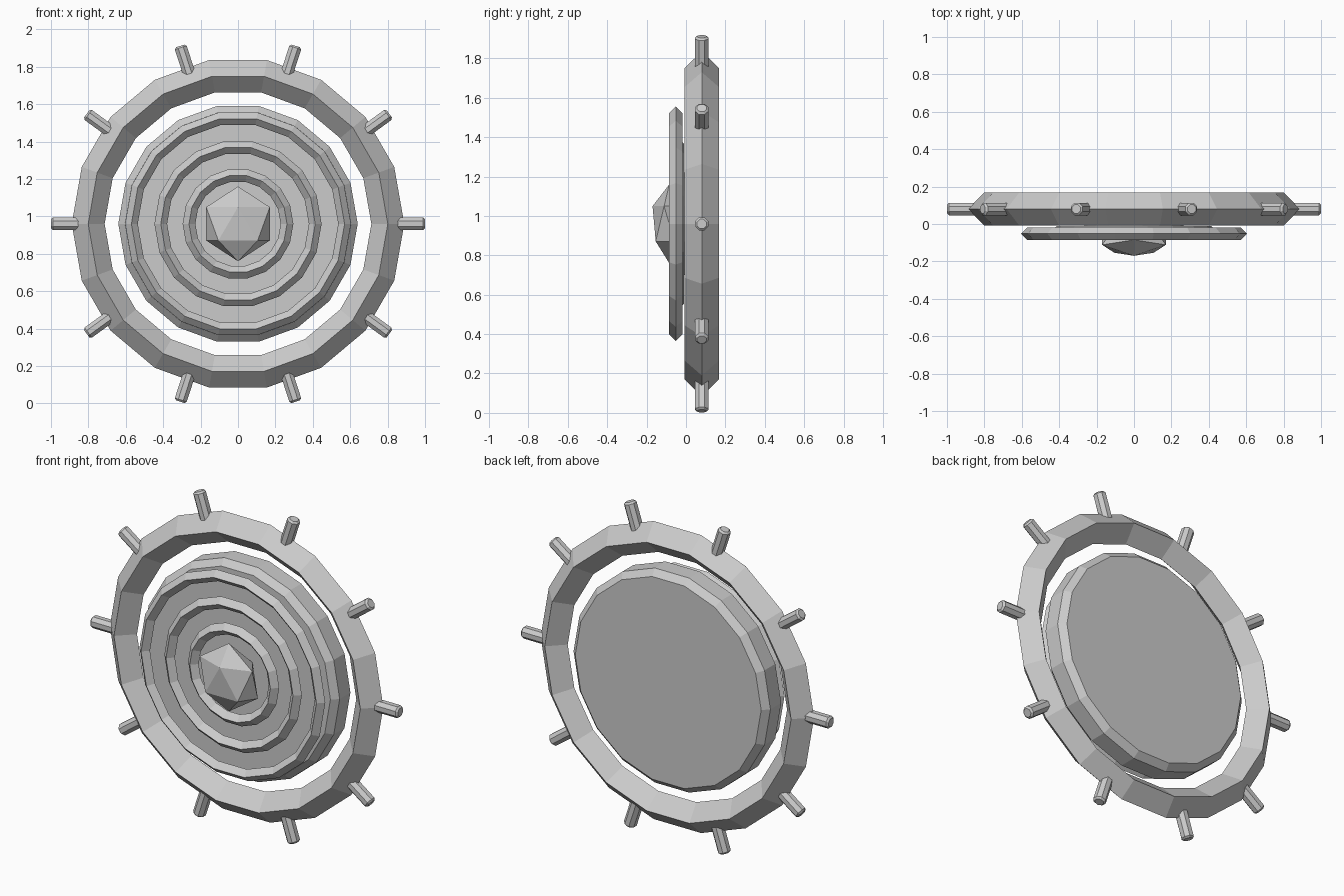
import bpy
import bmesh
from math import pi, cos, sin
from mathutils import Matrix

cube = bpy.data.objects.get("Cube")
if cube:
    bpy.data.objects.remove(cube, do_unlink=True)

CENTRE_Z = 0.96
WHEEL_Y = 0.08

grey = bpy.data.materials.new("plain_grey")
grey.use_nodes = True
COLOUR = (0.6, 0.6, 0.6, 1)
grey.diffuse_color = COLOUR
grey.node_tree.nodes["Principled BSDF"].inputs["Base Color"].default_value = COLOUR


def add_object(name, bm):
    bmesh.ops.recalc_face_normals(bm, faces=bm.faces)
    mesh = bpy.data.meshes.new(name)
    bm.to_mesh(mesh)
    bm.free()
    mesh.materials.append(grey)
    obj = bpy.data.objects.new(name, mesh)
    obj.location.z = CENTRE_Z
    bpy.context.collection.objects.link(obj)
    return obj


def diamond_ring(name, major, minor, y, sides=18):
    """Ring around the y axis with a four-cornered cross-section."""
    bm = bmesh.new()
    loops = []
    for i in range(sides):
        a = 2 * pi * i / sides
        loop = []
        for k in range(4):
            r = major + minor * cos(k * pi / 2)
            loop.append(bm.verts.new((r * cos(a), y + minor * sin(k * pi / 2), r * sin(a))))
        loops.append(loop)
    for i in range(sides):
        p, q = loops[i], loops[(i + 1) % sides]
        for k in range(4):
            n = (k + 1) % 4
            bm.faces.new((p[k], q[k], q[n], p[n]))
    return add_object(name, bm)


def chamfered_cylinder(name, sides, radius, depth, chamfer, matrix):
    """Cylinder along z with chamfered rims, placed by the matrix."""
    bm = bmesh.new()
    bmesh.ops.create_cone(bm, cap_ends=True, segments=sides,
                          radius1=radius, radius2=radius, depth=depth)
    rims = [e for e in bm.edges if abs(e.verts[0].co.z - e.verts[1].co.z) < 1e-5]
    bmesh.ops.bevel(bm, geom=rims, offset=chamfer, segments=1, affect='EDGES')
    bmesh.ops.transform(bm, matrix=matrix, verts=bm.verts)
    return add_object(name, bm)


# Outer wheel rim
diamond_ring("outer_rim", 0.801, 0.088, WHEEL_Y)

# Pegs around the rim
for i in range(10):
    place = (Matrix.Translation((0, WHEEL_Y, 0))
             @ Matrix.Rotation(i * pi / 5, 4, 'Y')
             @ Matrix.Rotation(pi / 2, 4, 'Y')
             @ Matrix.Translation((0, 0, 0.9))
             @ Matrix.Rotation(pi / 8, 4, 'Z'))
    chamfered_cylinder(f"peg_{i + 1}", 8, 0.036, 0.2, 0.01, place)

# Central disc, with a corner pointing straight up
chamfered_cylinder("central_disc", 18, 0.64, 0.17, 0.035,
                   Matrix.Translation((0, WHEEL_Y, 0))
                   @ Matrix.Rotation(pi / 2, 4, 'X')
                   @ Matrix.Rotation(pi / 2, 4, 'Z'))

# Raised rings on the front of the disc
for name, major, y in (("large_ring", 0.57, -0.052),
                       ("middle_ring", 0.413, -0.045),
                       ("small_ring", 0.262, -0.04)):
    diamond_ring(name, major, 0.034, y)

# Faceted gem, flattened from front to back
bm = bmesh.new()
bmesh.ops.create_icosphere(bm, subdivisions=1, radius=1)
top = max(bm.verts, key=lambda v: v.co.z)
upper = [e.other_vert(top) for e in top.link_edges]
front = max(upper, key=lambda v: v.co.x)
turn = Matrix.Rotation(-pi / 2, 4, 'Z')
if abs(front.co.y) > 0.01:
    turn = turn @ Matrix.Rotation(pi, 4, 'Z')
bmesh.ops.transform(bm, matrix=Matrix.Translation((0, -0.085, 0))
                    @ Matrix.Diagonal((0.2, 0.095, 0.2, 1)) @ turn, verts=bm.verts)
add_object("front_gem", bm)
